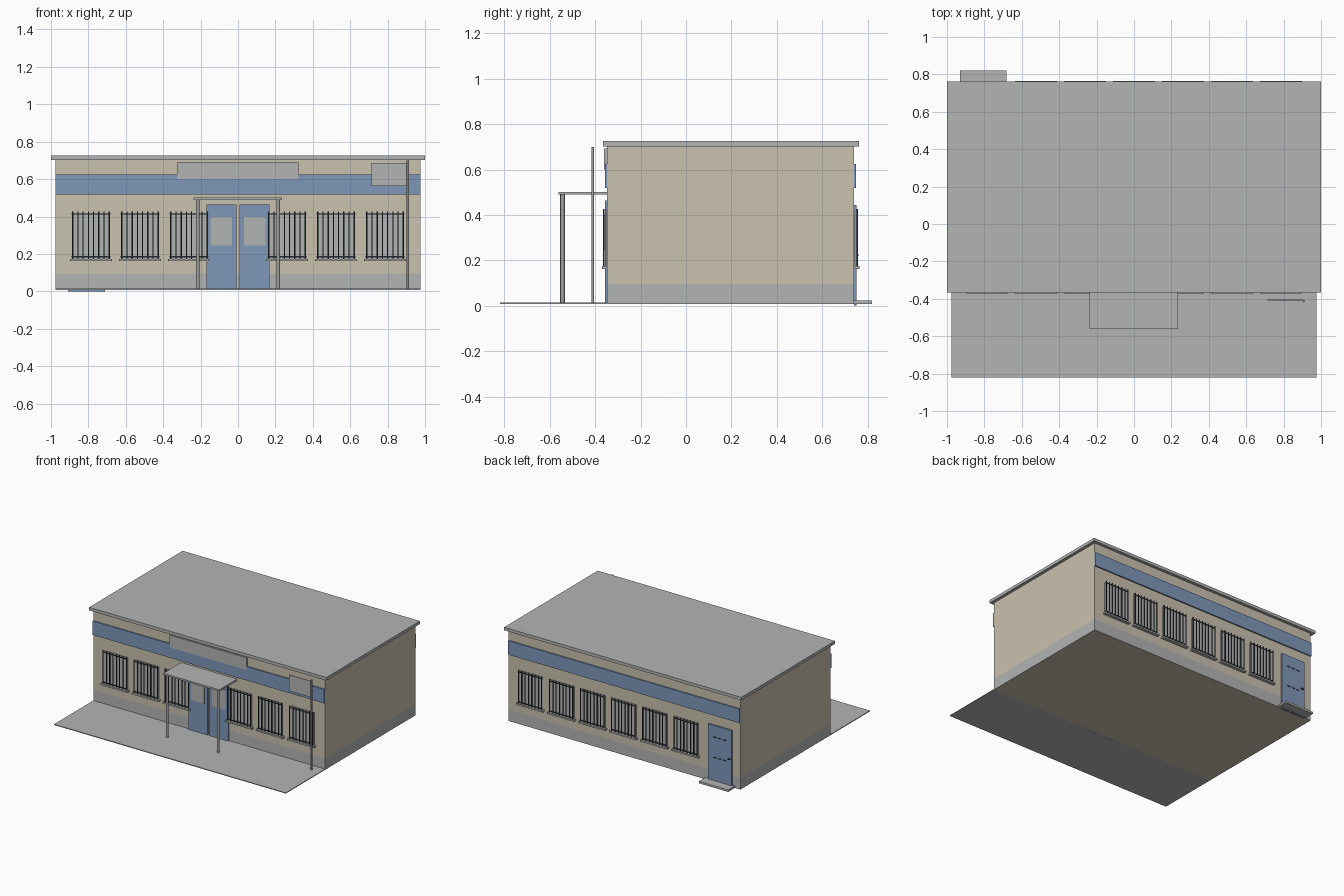
import bpy
import bmesh

old = bpy.data.objects.get("Cube")
if old:
    bpy.data.objects.remove(old, do_unlink=True)


def make_material(name, color):
    mat = bpy.data.materials.new(name)
    mat.use_nodes = True
    rgba = (*color, 1)
    mat.diffuse_color = rgba
    mat.node_tree.nodes["Principled BSDF"].inputs["Base Color"].default_value = rgba
    return mat


GREY = make_material("light grey", (0.45, 0.46, 0.455))
CREAM = make_material("cream plaster", (0.59, 0.54, 0.43))
BLUE = make_material("blue paint", (0.21, 0.31, 0.49))
IRON = make_material("dark iron", (0.04, 0.05, 0.06))
STEEL = make_material("post steel", (0.36, 0.36, 0.355))


def finish(name, bm, *mats):
    bmesh.ops.recalc_face_normals(bm, faces=bm.faces)
    mesh = bpy.data.meshes.new(name)
    bm.to_mesh(mesh)
    bm.free()
    obj = bpy.data.objects.new(name, mesh)
    bpy.context.collection.objects.link(obj)
    for mat in mats:
        mesh.materials.append(mat)
    return obj


def add_box(bm, xs, ys, zs):
    spans = [sorted(s) for s in (xs, ys, zs)]
    verts = bmesh.ops.create_cube(bm, size=1)["verts"]
    for v in verts:
        v.co = [lo + (c + 0.5) * (hi - lo) for c, (lo, hi) in zip(v.co, spans)]


def box(name, xs, ys, zs, mat):
    bm = bmesh.new()
    add_box(bm, xs, ys, zs)
    return finish(name, bm, mat)


def add_rod(bm, x, y, z0, z1, r, sides):
    verts = bmesh.ops.create_cone(bm, cap_ends=True, segments=sides,
                                  radius1=r, radius2=r, depth=z1 - z0)["verts"]
    bmesh.ops.translate(bm, verts=verts, vec=(x, y, (z0 + z1) / 2))


def rod(name, x, y, z0, z1, r, mat):
    bm = bmesh.new()
    add_rod(bm, x, y, z0, z1, r, 16)
    obj = finish(name, bm, mat)
    for f in obj.data.polygons:
        f.use_smooth = abs(f.normal.z) < 0.5


FRONT, BACK, BASE = -0.347, 0.74, 0.008
HALF = 0.977

# Walls, with a grey plinth cut in near the ground
bm = bmesh.new()
add_box(bm, (-HALF, HALF), (FRONT, BACK), (BASE, 0.71))
bmesh.ops.bisect_plane(bm, geom=bm.verts[:] + bm.edges[:] + bm.faces[:],
                       plane_co=(0, 0, 0.095), plane_no=(0, 0, 1))
for f in bm.faces:
    z = f.calc_center_median().z
    f.material_index = 1 if BASE + 0.01 < z < 0.095 else 0
finish("walls", bm, CREAM, GREY)

# Roof slab and paving
box("roof", (-1, 1), (-0.365, 0.762), (0.702, 0.725), GREY)
box("front_paving", (-HALF, HALF), (-0.82, FRONT), (BASE, 0.014), GREY)


def window(label, x, wall, out):
    """Pane, sill and iron grille on one wall."""
    box(label + "_pane", (x - 0.1, x + 0.1), (wall, wall + out * 0.005),
        (0.172, 0.42), GREY)
    box(label + "_sill", (x - 0.113, x + 0.113), (wall, wall + out * 0.024),
        (0.162, 0.174), GREY)
    bm = bmesh.new()
    y = wall + out * 0.015
    for i in range(8):
        add_rod(bm, x - 0.098 + i * 0.028, y, 0.174, 0.427, 0.0038, 6)
    for z in (0.185, 0.413):
        add_box(bm, (x - 0.103, x + 0.103), (y - 0.002, y + 0.002), (z - 0.003, z + 0.003))
    finish(label + "_grille", bm, IRON)


# Windows and blue bands on both long walls
PITCH = 0.262
for side, wall, out in (("front", FRONT, -1), ("back", BACK, 1)):
    box(side + "_band", (-HALF, HALF), (wall, wall + out * 0.01), (0.518, 0.624), BLUE)
    steps = (-3, -2, -1, 1, 2, 3) if out < 0 else range(-2, 4)
    for n, step in enumerate(steps):
        window(f"{side}_window_{n}", step * PITCH, wall, out)

# Front double door with glazed panels
for name, s in (("right", -1), ("left", 1)):
    box(name + "_door", (s * 0.007, s * 0.169), (FRONT, FRONT - 0.01), (BASE, 0.463), BLUE)
    box(name + "_door_glass", (s * 0.033, s * 0.146), (FRONT - 0.008, FRONT - 0.013),
        (0.245, 0.397), GREY)
    rod(name + "_canopy_post", s * 0.215, -0.544, BASE, 0.492, 0.01, STEEL)

# Canopy and the blank board above it
box("canopy", (-0.237, 0.236), (-0.562, FRONT), (0.489, 0.502), GREY)
box("front_board", (-0.325, 0.323), (FRONT, FRONT - 0.014), (0.6, 0.692), GREY)

# Flag on a pole
rod("flag_pole", 0.908, -0.411, BASE, 0.7, 0.006, STEEL)
box("flag", (0.715, 0.905), (-0.408, -0.405), (0.563, 0.687), GREY)

# Back door with its fittings and doorstep
box("back_door", (-0.91, -0.71), (BACK, BACK + 0.011), (0, 0.443), BLUE)
box("back_step", (-0.93, -0.682), (BACK, 0.82), (BASE, 0.023), GREY)
bm = bmesh.new()
for z in (0.2, 0.355):
    for x in (-0.85, -0.81, -0.77):
        add_box(bm, (x - 0.012, x + 0.012), (BACK + 0.01, BACK + 0.015), (z - 0.003, z + 0.003))
add_box(bm, (-0.9, -0.88), (BACK + 0.01, BACK + 0.02), (0.218, 0.226))
finish("back_door_fittings", bm, IRON)
